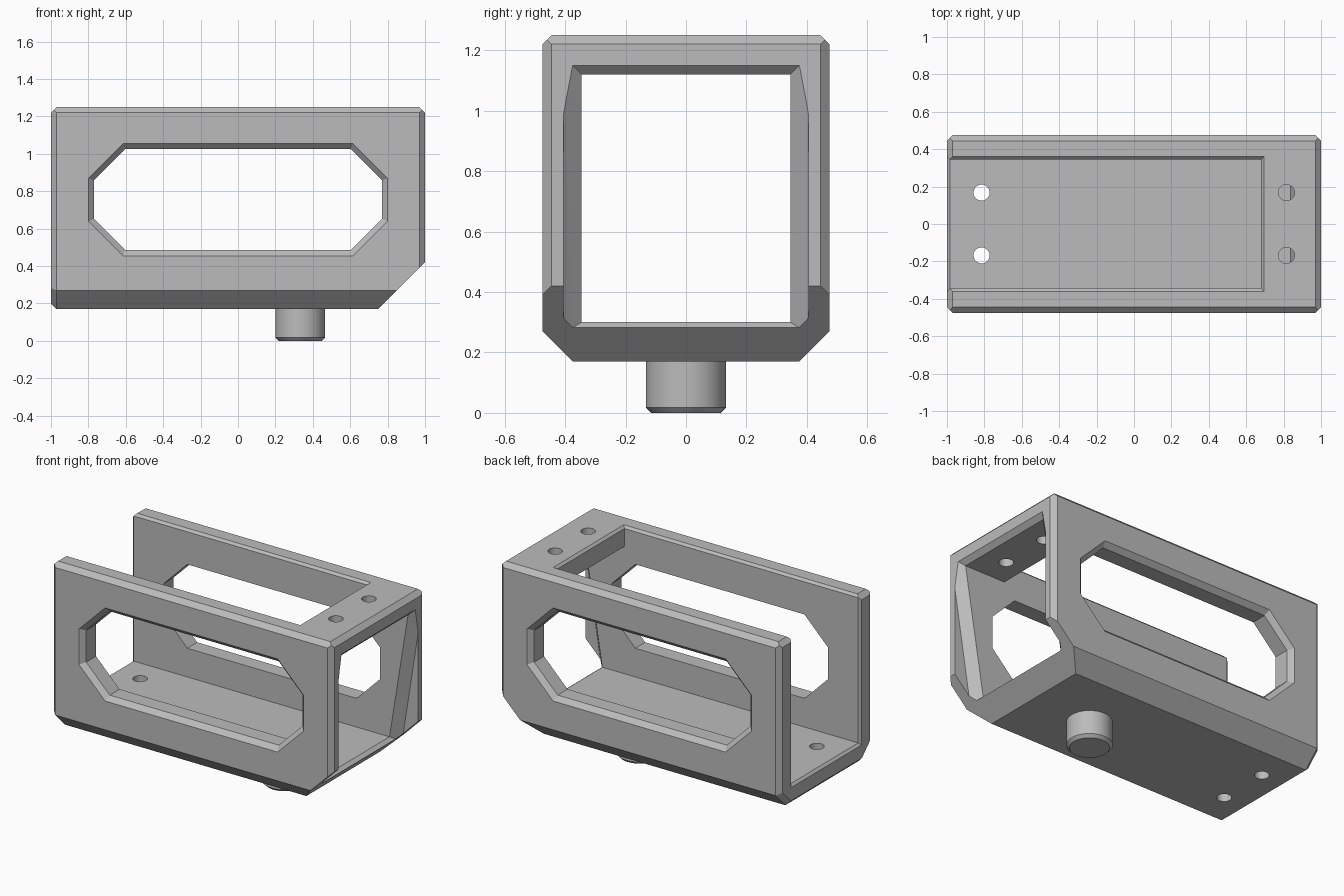
import bpy, bmesh, math
from mathutils import Vector

cube = bpy.data.objects.get("Cube")
if cube:
    bpy.data.objects.remove(cube, do_unlink=True)

grey = bpy.data.materials.new("plain grey")
grey.use_nodes = True
grey.diffuse_color = (0.5, 0.5, 0.5, 1)
grey.node_tree.nodes["Principled BSDF"].inputs["Base Color"].default_value = (0.5, 0.5, 0.5, 1)

LEFT, RIGHT, SIDE, BOTTOM, TOP = -1.0, 1.0, 0.475, 0.17, 1.25
IN_Y, FLOOR, CEILING = 0.345, 0.30, 1.12
EDGE, FINE = 0.03, 0.015


def make_object(name, bm):
    bmesh.ops.recalc_face_normals(bm, faces=bm.faces)
    mesh = bpy.data.meshes.new(name)
    bm.to_mesh(mesh)
    bm.free()
    mesh.materials.append(grey)
    obj = bpy.data.objects.new(name, mesh)
    bpy.context.collection.objects.link(obj)
    return obj


def hull(name, points):
    """Convex solid around the points."""
    bm = bmesh.new()
    for p in points:
        bm.verts.new(p)
    result = bmesh.ops.convex_hull(bm, input=bm.verts)
    loose = {g for g in result["geom_interior"] + result["geom_unused"]
             if isinstance(g, bmesh.types.BMVert)}
    bmesh.ops.delete(bm, geom=list(loose), context="VERTS")
    bmesh.ops.dissolve_limit(bm, angle_limit=0.001, verts=bm.verts, edges=bm.edges)
    return make_object(name, bm)


def box_points(x0, x1, y, z0, z1):
    return [(a, b, c) for a in (x0, x1) for b in (-y, y) for c in (z0, z1)]


def carve(target, points):
    """Subtract a convex cutter and bake the result."""
    cutter = hull("cutter", points)
    cutter.hide_render = True
    mod = target.modifiers.new("carve", "BOOLEAN")
    mod.operation, mod.solver, mod.object = "DIFFERENCE", "EXACT", cutter
    graph = bpy.context.evaluated_depsgraph_get()
    baked = bpy.data.meshes.new_from_object(target.evaluated_get(graph))
    target.modifiers.clear()
    target.data = baked
    bpy.data.objects.remove(cutter, do_unlink=True)


def chamfer(bm, normal, depth):
    """Slice a corner off, measured down from the outermost point."""
    n = Vector(normal)
    reach = max(v.co.dot(n) for v in bm.verts) - depth
    cut = bmesh.ops.bisect_plane(bm, geom=bm.verts[:] + bm.edges[:] + bm.faces[:],
                                 plane_co=n * (reach / n.length_squared),
                                 plane_no=n, clear_outer=True)
    edges = [g for g in cut["geom_cut"] if isinstance(g, bmesh.types.BMEdge)]
    bmesh.ops.contextual_create(bm, geom=edges)


# Outer block with chamfered edges
bm = bmesh.new()
bmesh.ops.create_cube(bm, size=1)
for v in bm.verts:
    v.co = (v.co.x * 2, v.co.y * 2 * SIDE, TOP if v.co.z > 0 else BOTTOM)
for s in (-1, 1):
    chamfer(bm, (0, s, -1), 0.1)
half = math.sqrt(0.5)
for s in (-1, 1):
    chamfer(bm, (-1, s * half, -half), EDGE)
for normal in [(-1, 0, -1)] + [n for s in (-1, 1) for n in
               ((0, s, 1), (s, 0, 1), (1, s, 0), (-1, s, 0))]:
    chamfer(bm, normal, EDGE)
chamfer(bm, (1, 0, -1), 0.25)
frame = make_object("frame_body", bm)

# Tunnel through the length, and the open top running out of the left end
carve(frame, box_points(-1.2, 1.2, IN_Y, FLOOR, CEILING))
carve(frame, box_points(-1.2, 0.68, IN_Y, 1.0, 1.4))
carve(frame, box_points(-1.2, 0.68, IN_Y, TOP - FINE, TOP - FINE + 0.001)
      + box_points(-1.2, 0.68 + 2 * FINE, IN_Y + 2 * FINE, TOP + FINE, TOP + FINE + 0.01))

# Fine chamfer around the left mouth
carve(frame, [(LEFT + FINE - 2 * FINE * t, s * (IN_Y + 2 * FINE * t), z)
              for t in (0, 1) for s in (-1, 1) for z in (FLOOR - 2 * FINE * t, 1.4)])

# Chamfer around the right mouth, following the sloped lower end
mouth = []
for inner, outer in (((0.97, CEILING), (1.0, 1.15)),
                     ((0.97, 0.432), (1.0, 0.42)),
                     ((0.838, FLOOR), (0.862, 0.282))):
    for s in (-1, 1):
        mouth.append((inner[0], s * IN_Y, inner[1]))
        mouth.append((2 * outer[0] - inner[0], s * (IN_Y + 2 * EDGE), 2 * outer[1] - inner[1]))
carve(frame, mouth)


# Eight-sided side windows with chamfered outer rims
def window(grow, y):
    hx, hz = 0.77 + grow, 0.27 + grow
    c = 0.1675 + grow * (2 - math.sqrt(2))
    return [(a * px, y, 0.755 + b * pz) for a in (-1, 1) for b in (-1, 1)
            for px, pz in ((hx, hz - c), (hx - c, hz))]


carve(frame, window(0, -1) + window(0, 1))
for s in (-1, 1):
    carve(frame, window(0, s * (SIDE - EDGE)) + window(2 * EDGE, s * (SIDE + EDGE)))


# Screw holes: two through the top bridge, two through the floor
def ring(x, y, z, r, count=32):
    return [(x + r * math.cos(math.tau * i / count),
             y + r * math.sin(math.tau * i / count), z) for i in range(count)]


for s in (-1, 1):
    for x, z0, z1 in ((0.815, 1.0, 1.4), (-0.815, 0.1, 0.4)):
        carve(frame, ring(x, s * 0.168, z0, 0.043) + ring(x, s * 0.168, z1, 0.043))

# Round peg under the floor
peg = hull("bottom_peg", ring(0.333, 0, 0, 0.115, 48) + ring(0.333, 0, 0.018, 0.133, 48)
           + ring(0.333, 0, BOTTOM + 0.02, 0.133, 48))

for obj in (frame, peg):
    bpy.ops.object.select_all(action="DESELECT")
    obj.select_set(True)
    bpy.context.view_layer.objects.active = obj
    bpy.ops.object.shade_smooth_by_angle(angle=math.radians(20))
